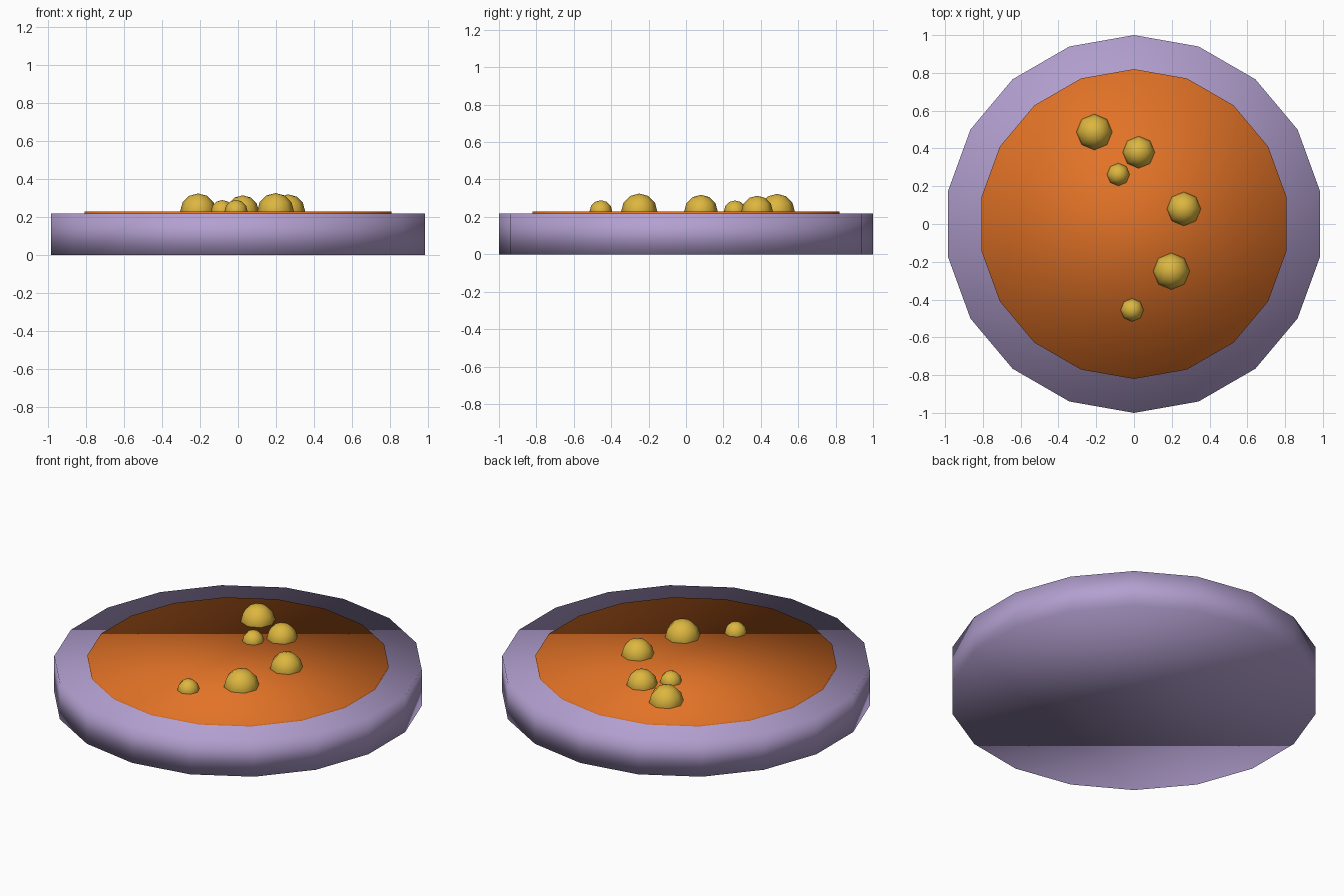
import bpy

cube = bpy.data.objects.get("Cube")
if cube:
    bpy.data.objects.remove(cube, do_unlink=True)


def material(name, rgb):
    mat = bpy.data.materials.new(name)
    mat.use_nodes = True
    color = (*rgb, 1)
    mat.diffuse_color = color
    mat.node_tree.nodes["Principled BSDF"].inputs["Base Color"].default_value = color
    return mat


def finish(name, mat):
    obj = bpy.context.object
    obj.name = name
    obj.data.materials.append(mat)
    bpy.ops.object.shade_smooth()
    return obj


def disc(name, radius, bottom, top, mat):
    bpy.ops.mesh.primitive_cylinder_add(
        vertices=18, radius=radius, depth=top - bottom,
        location=(0, 0, (bottom + top) / 2))
    return finish(name, mat)


lilac = material("lilac", (0.45, 0.35, 0.63))
orange = material("orange", (0.76, 0.17, 0.02))
yellow = material("golden yellow", (0.72, 0.47, 0.05))

# Thick round base with a thin disc on top
RIM_TOP = 0.217
DISC_TOP = 0.228
disc("base", 1.0, 0, RIM_TOP, lilac)
disc("filling", 0.82, RIM_TOP - 0.02, DISC_TOP, orange)

# Half-sunken balls: x, y, radius
balls = [
    (-0.21, 0.487, 0.095),
    (0.025, 0.38, 0.085),
    (-0.083, 0.262, 0.06),
    (0.264, 0.08, 0.09),
    (0.198, -0.25, 0.097),
    (-0.01, -0.455, 0.061),
]
for i, (x, y, r) in enumerate(balls, 1):
    bpy.ops.mesh.primitive_uv_sphere_add(
        segments=8, ring_count=6, radius=r, location=(x, y, DISC_TOP))
    finish(f"ball_{i}", yellow)
